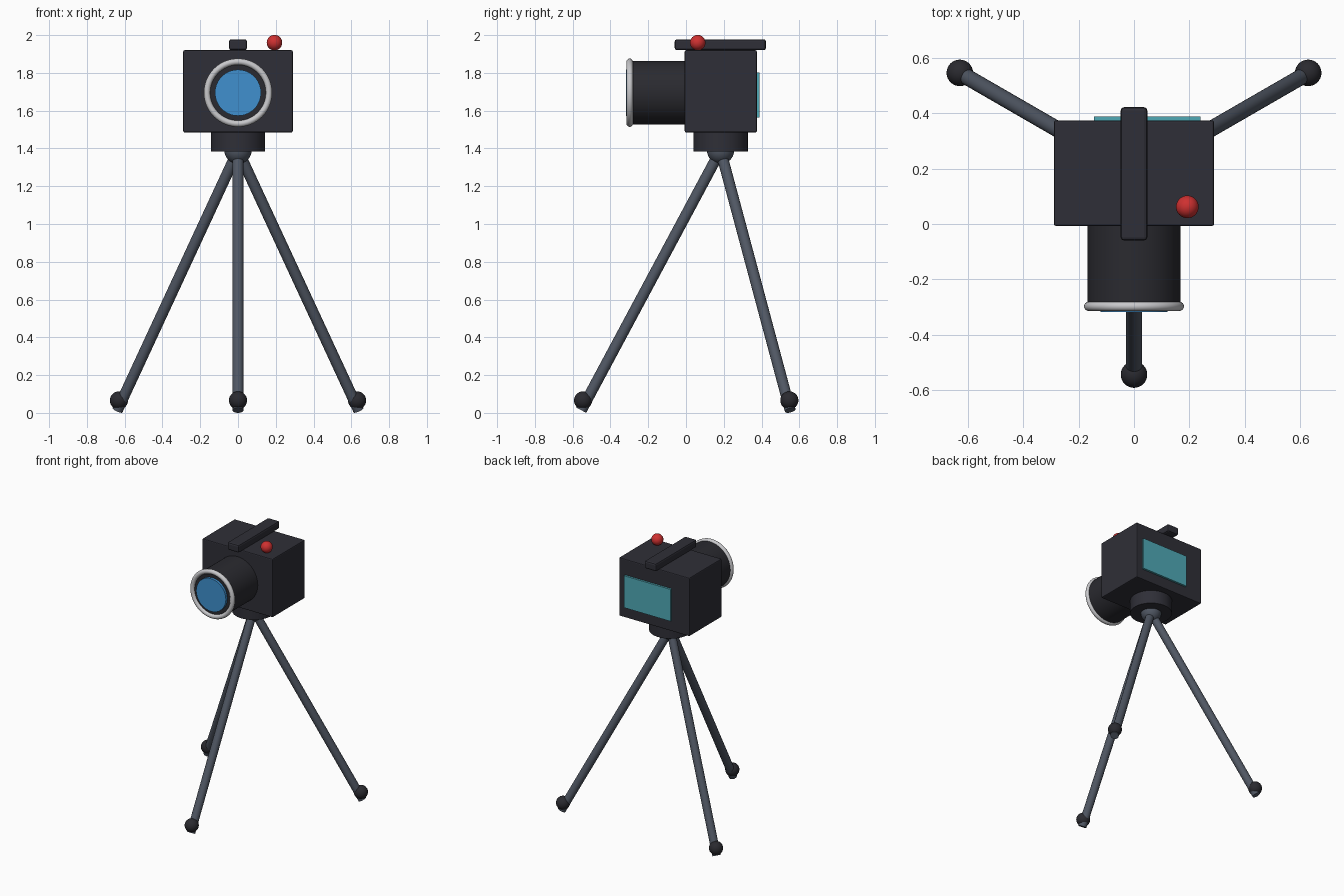
import bpy
import math
from mathutils import Vector

if "Cube" in bpy.data.objects:
    bpy.data.objects.remove(bpy.data.objects["Cube"], do_unlink=True)


def material(name, rgb):
    mat = bpy.data.materials.new(name)
    mat.use_nodes = True
    mat.diffuse_color = (*rgb, 1)
    mat.node_tree.nodes["Principled BSDF"].inputs["Base Color"].default_value = (*rgb, 1)
    return mat


CHARCOAL = material("charcoal", (0.028, 0.028, 0.038))
RUBBER = material("black rubber", (0.023, 0.023, 0.029))
SLATE = material("slate metal", (0.08, 0.095, 0.125))
SILVER = material("silver", (0.58, 0.58, 0.6))
BLUE = material("blue glass", (0.05, 0.28, 0.62))
TEAL = material("teal screen", (0.08, 0.4, 0.47))
RED = material("red", (0.62, 0.03, 0.03))


def finish(name, mat, smooth=True):
    obj = bpy.context.object
    obj.name = name
    obj.data.materials.append(mat)
    if smooth:
        bpy.ops.object.shade_smooth_by_angle(angle=math.radians(40))
    return obj


def box(name, low, high, mat, bevel=0.0):
    low, high = Vector(low), Vector(high)
    bpy.ops.mesh.primitive_cube_add(size=1, location=(low + high) / 2)
    obj = bpy.context.object
    obj.scale = high - low
    bpy.ops.object.transform_apply(location=False, rotation=False, scale=True)
    if bevel:
        mod = obj.modifiers.new("soft edges", "BEVEL")
        mod.width, mod.segments = bevel, 2
    return finish(name, mat, smooth=False)


def rod(name, start, end, radius, mat, sides=48):
    start, end = Vector(start), Vector(end)
    axis = end - start
    bpy.ops.mesh.primitive_cylinder_add(
        vertices=sides, radius=radius, depth=axis.length, location=(start + end) / 2,
        rotation=axis.to_track_quat("Z", "Y").to_euler())
    return finish(name, mat)


def ball(name, centre, radius, mat):
    bpy.ops.mesh.primitive_uv_sphere_add(segments=32, ring_count=16, radius=radius, location=centre)
    return finish(name, mat)


# Camera body, carrying handle, rear screen and shutter button
box("camera_body", (-0.29, -0.007, 1.485), (0.29, 0.375, 1.92), CHARCOAL, 0.007)
box("top_handle", (-0.048, -0.06, 1.92), (0.048, 0.423, 1.978), CHARCOAL, 0.012)
box("rear_screen", (-0.145, 0.37, 1.565), (0.24, 0.39, 1.803), TEAL)
ball("shutter_button", (0.193, 0.062, 1.96), 0.041, RED)

# Lens
LENS_Z = 1.695
rod("lens_barrel", (0, 0, LENS_Z), (0, -0.3, LENS_Z), 0.168, RUBBER, 64)
rod("lens_glass", (0, -0.28, LENS_Z), (0, -0.318, LENS_Z), 0.122, BLUE, 64)
bpy.ops.mesh.primitive_torus_add(
    major_segments=64, minor_segments=16, major_radius=0.164, minor_radius=0.017,
    location=(0, -0.298, LENS_Z), rotation=(math.pi / 2, 0, 0))
finish("lens_ring", SILVER)

# Tripod mount and hub
HUB = Vector((0, 0.183, 1.39))
rod("tripod_mount", (0, HUB.y, 1.385), (0, HUB.y, 1.49), 0.144, CHARCOAL)
ball("tripod_hub", HUB, 0.072, SLATE)

# Three splayed legs with round feet
for label, degrees in (("front", -90), ("back_left", 30), ("back_right", 150)):
    angle = math.radians(degrees)
    outward = Vector((math.cos(angle), math.sin(angle), 0))
    ground = Vector((0, HUB.y, 0))
    rod(label + "_leg", HUB, ground + outward * 0.737 + Vector((0, 0, 0.014)), 0.029, SLATE, 24)
    ball(label + "_foot", ground + outward * 0.728 + Vector((0, 0, 0.066)), 0.048, RUBBER)
